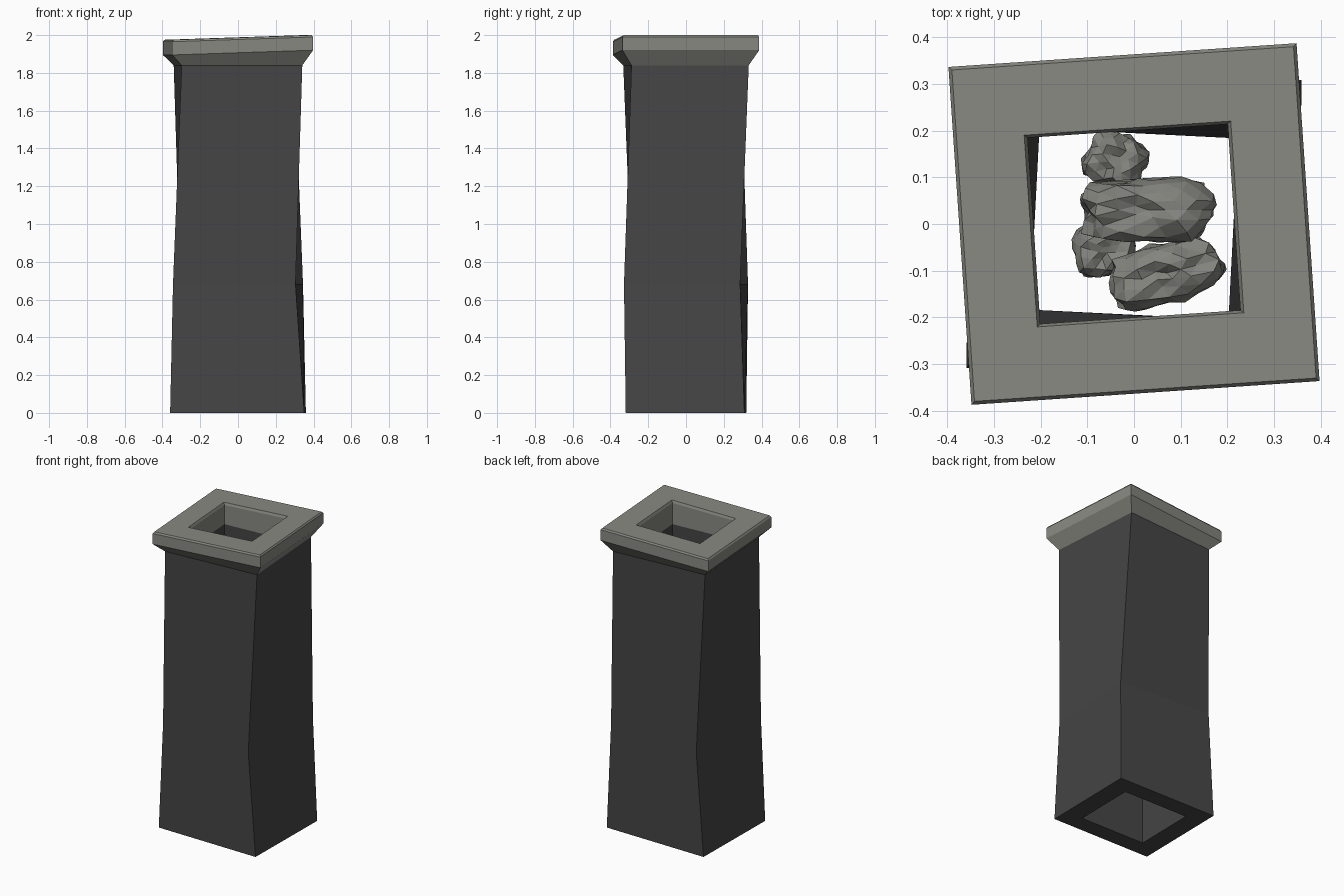
import bpy, bmesh, math, random
from mathutils import Vector, noise

if "Cube" in bpy.data.objects:
    bpy.data.objects.remove(bpy.data.objects["Cube"])

random.seed(4)


def material(name, rgb):
    m = bpy.data.materials.new(name)
    m.diffuse_color = (*rgb, 1)
    m.use_nodes = True
    m.node_tree.nodes["Principled BSDF"].inputs["Base Color"].default_value = m.diffuse_color
    return m


STONE = material("light stone", (0.25, 0.25, 0.225))
DARK = material("dark brick", (0.06, 0.06, 0.06))
SMOKE = material("grey smoke", (0.23, 0.23, 0.21))


def finish(bm, name, mat):
    bmesh.ops.recalc_face_normals(bm, faces=bm.faces)
    me = bpy.data.meshes.new(name)
    bm.to_mesh(me)
    bm.free()
    me.materials.append(mat)
    ob = bpy.data.objects.new(name, me)
    bpy.context.collection.objects.link(ob)
    return ob


def square_tube(name, sections, mat):
    """Closed tube through rectangles (half x, half y, turn in degrees, z, tilt)."""
    bm = bmesh.new()
    loops = []
    for hx, hy, turn, z, tilt in sections:
        c, s = math.cos(math.radians(turn)), math.sin(math.radians(turn))
        loops.append([bm.verts.new((x * c - y * s, x * s + y * c, z - tilt * (0.37 - x)))
                      for x, y in ((-hx, -hy), (hx, -hy), (hx, hy), (-hx, hy))])
    for a, b in zip(loops, loops[1:] + loops[:1]):
        for i in range(4):
            j = (i + 1) % 4
            bm.faces.new((a[i], a[j], b[j], b[i]))
    return finish(bm, name, mat)


# Twisted hollow shaft: outside going up, inside coming down
square_tube("chimney_shaft", [
    (0.355, 0.314, -0.8, 0.0, 0), (0.325, 0.308, -3.7, 0.68, 0), (0.32, 0.311, 3.9, 1.84, 0),
    (0.215, 0.20, 3.9, 1.84, 0), (0.213, 0.195, -3.0, 0.68, 0), (0.232, 0.203, -0.8, 0.0, 0)], DARK)

# Flared, slightly tilted cap with a bevelled rim and opening
T = 0.0335
square_tube("chimney_cap", [
    (0.32, 0.311, 3.9, 1.84, 0), (0.374, 0.363, 3.9, 1.92, T), (0.374, 0.363, 3.9, 1.99, T),
    (0.367, 0.356, 3.9, 2.0, T), (0.222, 0.206, 3.9, 2.0, T), (0.215, 0.20, 3.9, 1.985, T),
    (0.215, 0.20, 3.9, 1.84, 0)], STONE)


# Lumpy faceted smoke puffs hidden in the flue
def puff(name, center, radii, turn):
    bm = bmesh.new()
    bmesh.ops.create_icosphere(bm, subdivisions=3, radius=1)
    seed = Vector((random.uniform(-9, 9), random.uniform(-9, 9), 0))
    c, s = math.cos(turn), math.sin(turn)
    for v in bm.verts:
        p = v.co.normalized()
        # squarish lump with rough facets
        p = p * (0.82 / max(sum(abs(k) ** 4 for k in p) ** 0.25, 0.1) + 0.22 * noise.noise(p * 2.5 + seed))
        x, y, z = (p[i] * radii[i] for i in range(3))
        v.co = (center[0] + x * c - y * s, center[1] + x * s + y * c, center[2] + z)
    finish(bm, name, SMOKE)


puff("smoke_puff_back", (-0.04, 0.135, 0.72), (0.075, 0.07, 0.12), -0.5)
puff("smoke_puff_left", (-0.065, -0.05, 0.8), (0.075, 0.07, 0.12), 0.2)
puff("smoke_puff_front", (0.07, -0.105, 0.95), (0.14, 0.075, 0.13), 0.25)
puff("smoke_puff_middle", (0.03, 0.03, 1.05), (0.165, 0.08, 0.14), 0.0)
